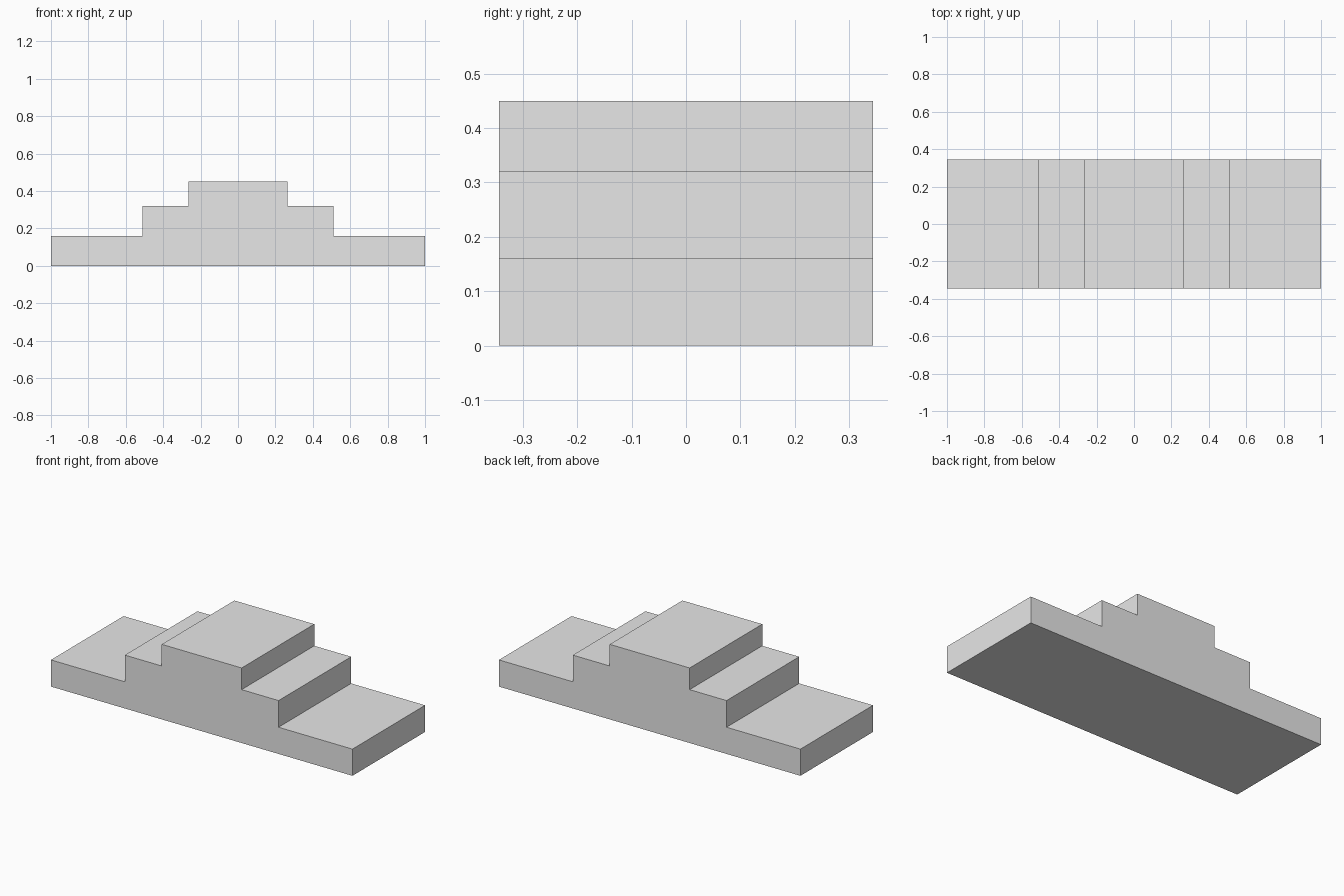
import bpy
import bmesh
from mathutils import Vector

cube = bpy.data.objects.get("Cube")
if cube:
    bpy.data.objects.remove(cube, do_unlink=True)

# Plain grey for the whole block
grey = bpy.data.materials.new("light_grey")
grey.use_nodes = True
colour = (0.8, 0.8, 0.8, 1.0)
grey.diffuse_color = colour
grey.node_tree.nodes["Principled BSDF"].inputs["Base Color"].default_value = colour

# Half width and top height of each tier, bottom to top
TIERS = [(1.0, 0.16), (0.51, 0.32), (0.265, 0.45)]
HALF_DEPTH = 0.344

# Right half of the stepped outline, mirrored to close the profile
right_side = []
floor = 0.0
for half_width, top in TIERS:
    right_side += [(half_width, floor), (half_width, top)]
    floor = top
outline = right_side + [(-x, z) for x, z in reversed(right_side)]

# Stepped block: front profile extruded to the back
bm = bmesh.new()
front = bm.faces.new([bm.verts.new((x, -HALF_DEPTH, z)) for x, z in outline])
extruded = bmesh.ops.extrude_face_region(bm, geom=[front], use_keep_orig=True)
back_verts = [v for v in extruded["geom"] if isinstance(v, bmesh.types.BMVert)]
bmesh.ops.translate(bm, verts=back_verts, vec=Vector((0, 2 * HALF_DEPTH, 0)))
bmesh.ops.recalc_face_normals(bm, faces=bm.faces)

mesh = bpy.data.meshes.new("stepped_block")
bm.to_mesh(mesh)
bm.free()
mesh.materials.append(grey)
block = bpy.data.objects.new("stepped_block", mesh)
bpy.context.collection.objects.link(block)
